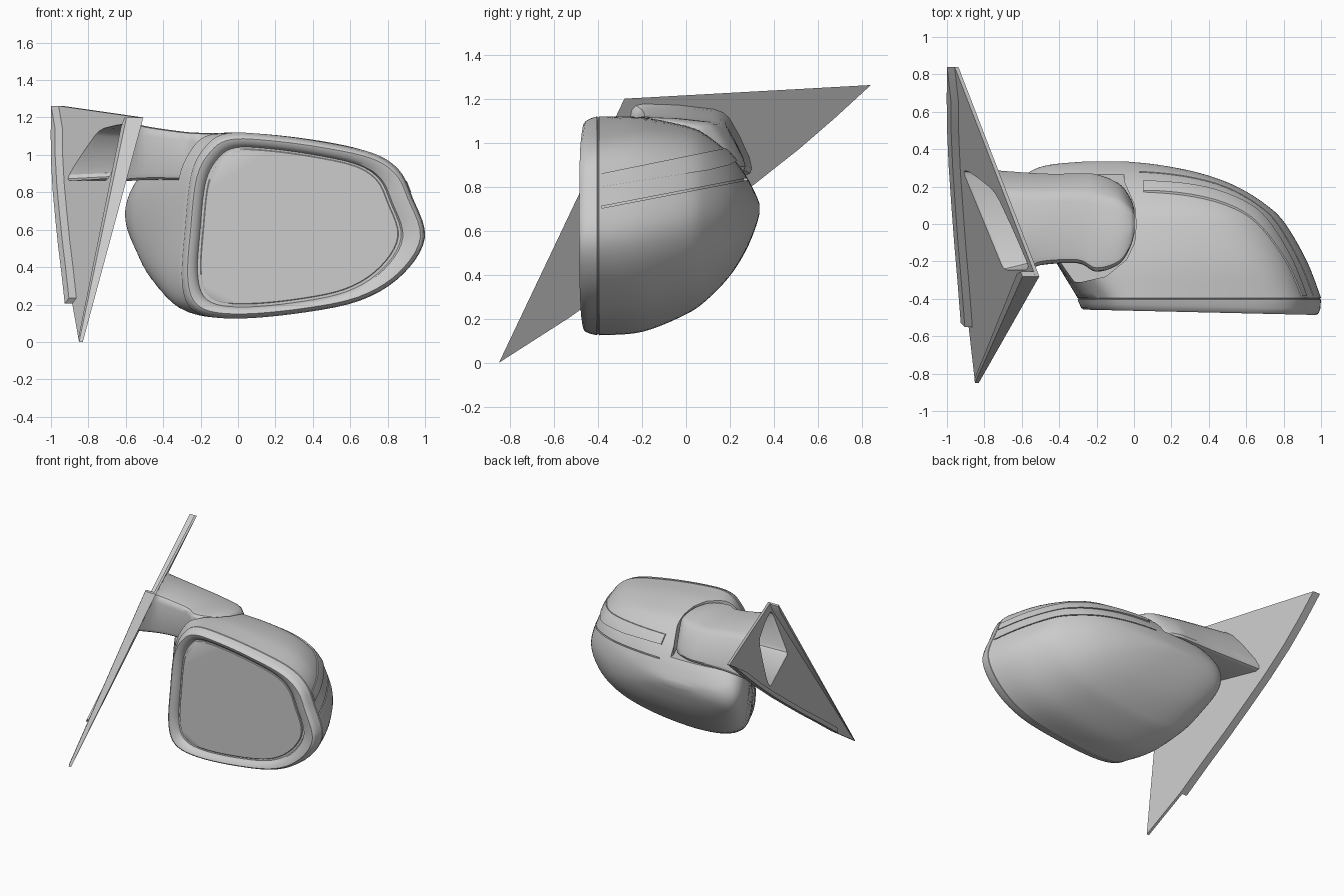
import bpy, bmesh, math
from mathutils import Vector

if "Cube" in bpy.data.objects:
    bpy.data.objects.remove(bpy.data.objects["Cube"])


def spline(pts, n, closed):
    """Catmull-Rom resampling with n steps per span (n=1 keeps the points)."""
    if n == 1:
        return list(pts)
    m, out = len(pts), []
    for i in range(m if closed else m - 1):
        if closed:
            a, b, c, d = (pts[(i + k) % m] for k in (-1, 0, 1, 2))
        else:
            b, c = pts[i], pts[i + 1]
            a = pts[i - 1] if i > 0 else b
            d = pts[i + 2] if i + 2 < m else c
        for s in range(n):
            t = s / n
            out.append(0.5 * (2 * b + (c - a) * t + (2 * a - 5 * b + 4 * c - d) * t * t
                              + (3 * b - a - 3 * c + d) * t ** 3))
    if not closed:
        out.append(pts[-1])
    return out


def smooth(sections, n):
    """Insert splined sections between the given ones."""
    return list(zip(*[spline([Vector(p) for p in c], n, False) for c in zip(*sections)]))


def loft(name, sections, around=1):
    """Skin closed sections and cap both ends."""
    bm = bmesh.new()
    rings = [[bm.verts.new(p) for p in spline([Vector(q) for q in s], around, True)]
             for s in sections]
    m = len(rings[0])
    for r0, r1 in zip(rings, rings[1:]):
        for i in range(m):
            j = (i + 1) % m
            bm.faces.new((r0[i], r0[j], r1[j], r1[i]))
    bm.faces.new(rings[0])
    bm.faces.new(rings[-1])
    bmesh.ops.recalc_face_normals(bm, faces=bm.faces)
    me = bpy.data.meshes.new(name)
    bm.to_mesh(me)
    bm.free()
    ob = bpy.data.objects.new(name, me)
    bpy.context.collection.objects.link(ob)
    return ob


def cut(ob, cutter, op='DIFFERENCE', keep=False):
    mod = ob.modifiers.new('cut', 'BOOLEAN')
    mod.operation, mod.object, mod.solver = op, cutter, 'EXACT'
    bpy.context.view_layer.objects.active = ob
    bpy.ops.object.modifier_apply(modifier=mod.name)
    if not keep:
        bpy.data.objects.remove(cutter, do_unlink=True)


# Front outline of the housing (x, z), blended towards a superellipse at the back
FRONT = [(1.0, .56), (.93, .78), (.86, .92), (.72, 1.01), (.45, 1.07), (.15, 1.11),
         (-.06, 1.115), (-.17, 1.05), (-.25, .9), (-.285, .6), (-.3, .32), (-.24, .17),
         (-.05, .125), (.3, .15), (.65, .22), (.88, .36)]


def bulge(v):
    return .5 + .5 * math.copysign(abs(v) ** .85, v)


def section(y, xl, xr, zb, zt, blend=0, grow=0):
    pts = []
    for i, (fx, fz) in enumerate(FRONT):
        a = math.tau * i / len(FRONT)
        u = (fx + .3) / 1.3 * (1 - blend) + bulge(math.cos(a)) * blend
        v = (fz - .125) / .99 * (1 - blend) + bulge(math.sin(a)) * blend
        x = xl - grow + u * (xr - xl + 2 * grow)
        # the rim is slightly set back towards the arm
        lean = .03 * (1 - x) / 1.3 * max(0, min(1, (-.41 - y) / .03))
        pts.append((x, y + lean, zb - grow + v * (zt - zb + 2 * grow)))
    return pts


HOUSING = [(-.395, -.30, 1.0, .125, 1.115, 0), (-.2, -.44, .925, .14, 1.125, .2),
           (0, -.56, .81, .22, 1.09, .45), (.1, -.60, .71, .29, 1.04, .65),
           (.2, -.61, .55, .395, .95, .85), (.27, -.57, .36, .505, .855, 1),
           (.315, -.46, .14, .61, .77, 1), (.335, -.25, -.05, .68, .72, 1)]
RIM = [(-.442, -.215, .872, .187, 1.038), (-.46, -.222, .882, .182, 1.043),
       (-.474, -.24, .915, .17, 1.056), (-.484, -.258, .955, .157, 1.072),
       (-.487, -.268, .975, .15, 1.082), (-.478, -.28, .987, .14, 1.094),
       (-.455, -.291, .996, .131, 1.106), (-.404, -.30, 1.0, .125, 1.115),
       (-.402, -.295, .995, .13, 1.11), (-.398, -.295, .995, .13, 1.11)]


def shell(grow=0):
    return smooth([section(s[0] + (grow if s[0] > 0 else 0), *s[1:], grow=grow)
                   for s in HOUSING], 5)


def band(name, yz, x0, depth):
    """Thin skin-deep band of the side profile yz, running from x0 outwards."""
    ob = loft(name, [[(x, y, z) for y, z in yz] for x in (x0, 1.2)])
    cut(ob, loft('core', shell(-depth), 5))
    return ob


# Housing with rim, notched for the arm and grooved along the cap seam
body = loft('mirror_housing', [section(*s) for s in RIM] + shell(), 5)
plan = [(-.9, -.33), (-.28, -.31), (-.15, -.28), (-.04, -.19), (.003, -.1), (.012, 0),
        (.003, .1), (-.05, .22), (-.08, .5), (-.9, .5)]
cut(body, loft('notch', [[(x, y, z) for x, y in plan] for z in (.862, 1.4)]))
cut(body, band('seam', [(-.385, .702), (.5, .873), (.5, .882), (-.385, .711)], .03, .012))

# Turn signal strip wrapping the outer corner
signal = band('turn_signal', [(-.385, .80), (.1, .875), (.2, .90), (.245, .925),
                              (.18, .975), (-.385, .86)], .05, .004)
cut(signal, loft('skin', shell(.007), 5), 'INTERSECT')

# Mirror glass
loft('mirror_glass', [section(*s) for s in [
    (-.441, -.2, .858, .202, 1.028), (-.45, -.2, .858, .202, 1.028),
    (-.453, -.196, .854, .206, 1.024)]], 5)


# Triangular door plate lying in a slanted plane
def plane_x(y, z):
    return -.83 - (.54 * (y + .85) - .61 * z) / 1.31


def plate(name, pts):
    """Slab from (y, z, thickness) points behind the slanted plane."""
    return loft(name, [[(plane_x(y, z) - t * k, y, z) for y, z, t in pts] for k in (0, 1)])


low = [(.84, 1.262), (.68, 1.115), (.515, .972), (.31, .81), (.1, .655), (-.1, .51),
       (-.3, .37), (-.53, .205)]
door = plate('door_plate', [(y, z, .02) for y, z in low + [(-.85, 0), (-.28, 1.2)]])
plate('door_plate_lower_flange', [(y, z, .06) for y, z in low]
      + [(y - .02, z + .03, .06) for y, z in low[:0:-1]])
plate('door_plate_front_flange', [(-.85, 0, .02), (-.28, 1.2, .09), (-.255, 1.2, .09),
                                  (-.265, 1.15, .09), (-.83, .02, .025)])

# Hollow arm from the plate into the housing: (x, y0, y1, z0, z1)
ARM = [(None, -.26, .30, .85, 1.18), (-.5, -.22, .27, .866, 1.155),
       (-.3, -.21, .27, .866, 1.125), (-.2, -.255, .265, .866, 1.118),
       (-.08, -.215, .215, .866, 1.115), (-.02, -.125, .14, .866, 1.10),
       (.002, -.05, .08, .866, 1.08)]
TRAPEZE = [(.05, 0), (.94, 0), (.985, .03), (1, .1), (.98, .25), (.9, .55), (.82, .79),
           (.77, .87), (.69, .92), (.4, .98), (.1, 1), (.04, .98), (.01, .92), (0, .82),
           (0, .12), (.015, .04)]


def arm_section(s, inset=0, back=0, x=None):
    _, y0, y1, z0, z1 = s
    out = []
    for u, v in TRAPEZE:
        y = y0 + inset + u * (y1 - y0 - 2 * inset)
        z = z0 + inset + v * (z1 - z0 - 2 * inset)
        px = s[0] if x is None else x
        out.append((plane_x(y, z) - back if px is None else px, y, z))
    return out


arm = loft('mirror_arm', smooth([arm_section(s, back=.012) for s in ARM], 5))
pocket = loft('arm_pocket', [arm_section(ARM[0], .012, .15), arm_section(ARM[0], .014, .01),
                             arm_section(ARM[1], .02), arm_section(ARM[2], .03, x=-.32)])
cut(door, pocket, keep=True)
cut(arm, pocket)

# Smooth shading with sharp edges kept
for ob in list(bpy.context.scene.objects):
    bpy.ops.object.select_all(action='DESELECT')
    ob.select_set(True)
    bpy.context.view_layer.objects.active = ob
    bpy.ops.object.shade_smooth_by_angle(angle=math.radians(32))
